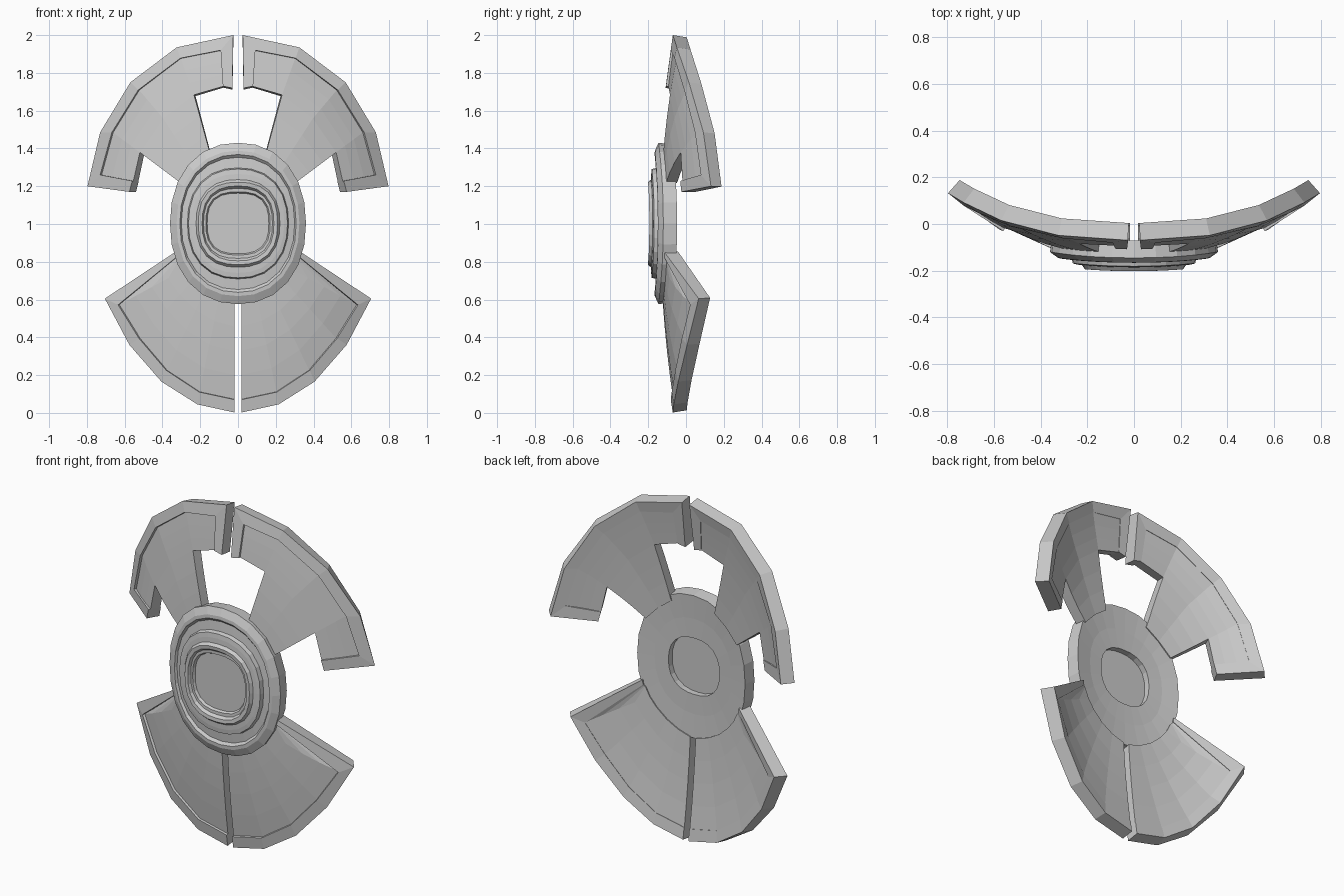
import bpy, bmesh
from math import cos, sin, pi
from mathutils import Vector

if "Cube" in bpy.data.objects:
    bpy.data.objects.remove(bpy.data.objects["Cube"])


def rise(x, z):
    """Dish curvature: how far the surface bends back from the centre."""
    x = abs(x)
    return 0.2 * x**2 + 0.3 * x**3 + 0.08 * (z - 1)**2


def dish(x, z, offset):
    """Point on the dish, moved back along the surface normal."""
    n = Vector((-(0.4 * x + 0.9 * x * abs(x)), 1, -0.16 * (z - 1))).normalized()
    return Vector((x, -0.15 + rise(x, z), z)) + n * offset


def finish(name, bm):
    bmesh.ops.recalc_face_normals(bm, faces=bm.faces)
    me = bpy.data.meshes.new(name)
    bm.to_mesh(me)
    bm.free()
    ob = bpy.data.objects.new(name, me)
    bpy.context.collection.objects.link(ob)
    return ob


def plate(name, outer, inner, front, back, steps=1):
    """Thick curved strip between two (x, z) lines, mirrored across x."""
    bm = bmesh.new()
    n = len(outer)
    layers = []
    for off in (front, back):
        grid = []
        for s in range(steps + 1):
            t = s / steps
            grid.append([bm.verts.new(dish(a[0] + (b[0] - a[0]) * t,
                                           a[1] + (b[1] - a[1]) * t, off))
                         for a, b in zip(outer, inner)])
        layers.append(grid)
        for s in range(steps):
            for i in range(n - 1):
                bm.faces.new((grid[s][i], grid[s][i+1], grid[s+1][i+1], grid[s+1][i]))
    # side walls round the border
    border = ([(0, i) for i in range(n)] + [(s, n - 1) for s in range(1, steps + 1)]
              + [(steps, i) for i in range(n - 2, -1, -1)]
              + [(s, 0) for s in range(steps - 1, 0, -1)])
    f, b = layers
    for (s, i), (u, j) in zip(border, border[1:] + border[:1]):
        bm.faces.new((f[s][i], f[u][j], b[u][j], b[s][i]))
    ob = finish(name, bm)
    ob.modifiers.new("mirror", 'MIRROR')
    return ob


RIM, PANEL = (0.0, 0.075), (0.013, 0.072)

# upper wings: raised rim, recessed panel, arm to the hub
rim_out = [(.03, 1.72), (.025, 2.0), (.325, 1.935), (.57, 1.75),
           (.73, 1.485), (.797, 1.2), (.575, 1.17)]
rim_in = [(.08, 1.73), (.092, 1.92), (.305, 1.878), (.528, 1.71),
          (.668, 1.485), (.73, 1.26), (.56, 1.228)]
arm_top = [(.235, 1.685), (.40, 1.56), (.525, 1.38)]
plate("upper_rim", rim_out, rim_in, *RIM)
plate("upper_panel", rim_in[1:6], [rim_in[0]] + arm_top + [rim_in[6]], *PANEL, 3)
plate("upper_arm", arm_top, [(.145, 1.36), (.23, 1.30), (.31, 1.22)], *PANEL, 3)

# lower fan panels
low_out = [(.33, .853), (.705, .605), (.575, .36), (.405, .165), (.215, .045), (.018, .002)]
low_in = [(.325, .825), (.635, .572), (.525, .395), (.38, .225), (.205, .11), (.018, .07)]
low_hub = [(.31, .81), (.285, .76), (.24, .705), (.175, .65), (.10, .61), (.018, .585)]
plate("lower_rim", low_out, low_in, *RIM)
plate("lower_panel", low_in, low_hub, *PANEL, 4)

# stepped central hub: rings run from the front centre round to the back centre
rings = [  # half width, half height, y, squareness
    (.163, .160, -.170, 2.7), (.170, .167, -.185, 2.7), (.182, .185, -.186, 2.6),
    (.190, .198, -.203, 2.5), (.210, .218, -.206, 2.5), (.222, .232, -.190, 2.4),
    (.245, .262, -.190, 2.3), (.262, .288, -.188, 2.3), (.268, .294, -.165, 2.3),
    (.300, .350, -.163, 2.2), (.308, .365, -.177, 2.2), (.325, .385, -.177, 2.2),
    (.360, .427, -.160, 2.2), (.350, .418, -.085, 2.2), (.250, .280, -.083, 2.2),
    (.165, .165, -.080, 2.4), (.165, .165, -.115, 2.4)]
SIDES = 24
bm = bmesh.new()
loops = []
for rx, rz, y, e in rings:
    loop = []
    for k in range(SIDES):
        c, s = cos(2 * pi * k / SIDES), sin(2 * pi * k / SIDES)
        r = (abs(c)**e + abs(s)**e) ** (-1 / e)
        x, z = rx * c * r, 1.003 + rz * s * r
        loop.append(bm.verts.new((x, y + rise(x, z), z)))
    loops.append(loop)
for a, b in zip(loops, loops[1:]):
    for k in range(SIDES):
        j = (k + 1) % SIDES
        bm.faces.new((a[k], a[j], b[j], b[k]))
bm.faces.new(loops[0])
bm.faces.new(loops[-1])
finish("hub", bm)
